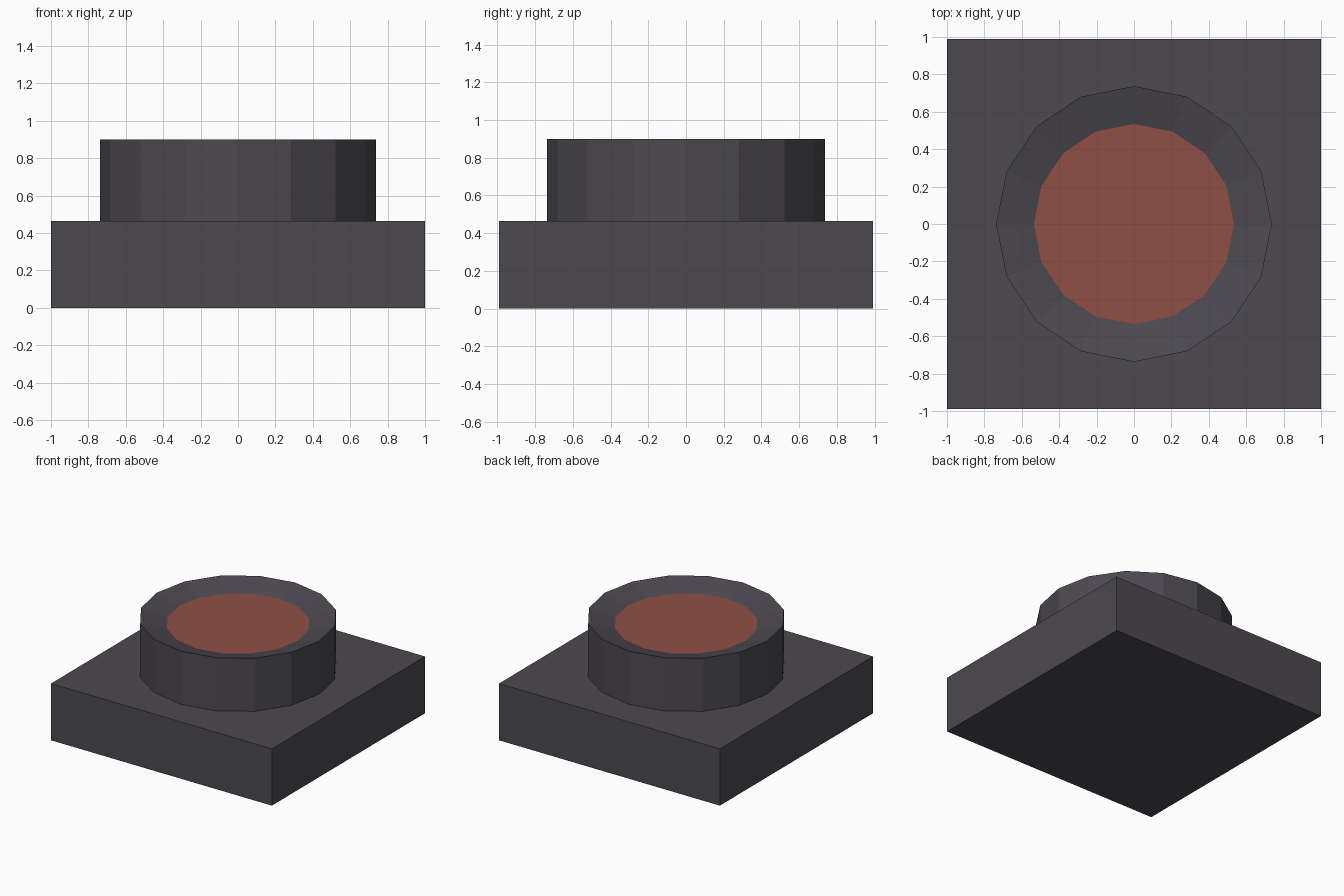
import bpy, bmesh, math

if "Cube" in bpy.data.objects:
    bpy.data.objects.remove(bpy.data.objects["Cube"])

SIDES = 16


def material(name, rgb):
    m = bpy.data.materials.new(name)
    m.diffuse_color = (*rgb, 1.0)
    m.use_nodes = True
    m.node_tree.nodes["Principled BSDF"].inputs["Base Color"].default_value = m.diffuse_color
    return m


def finish(name, bm, mats):
    bmesh.ops.recalc_face_normals(bm, faces=bm.faces)
    mesh = bpy.data.meshes.new(name)
    bm.to_mesh(mesh)
    bm.free()
    for m in mats:
        mesh.materials.append(m)
    obj = bpy.data.objects.new(name, mesh)
    bpy.context.collection.objects.link(obj)
    return obj


dark = material("dark_grey", (0.072, 0.067, 0.080))
red = material("brick_red", (0.274, 0.078, 0.060))

# Square base block
bm = bmesh.new()
bmesh.ops.create_cube(bm, size=1)
for v in bm.verts:
    v.co.x *= 2.0
    v.co.y *= 1.98
    v.co.z = (v.co.z + 0.5) * 0.465
finish("base_block", bm, [dark])

# Round collar: straight wall, then a rim sloping in to a sunken red disc
bm = bmesh.new()
rings = []
for radius, z in [(0.737, 0.465), (0.737, 0.9), (0.535, 0.845)]:
    rings.append([bm.verts.new((radius * math.cos(math.tau * i / SIDES),
                                radius * math.sin(math.tau * i / SIDES), z))
                  for i in range(SIDES)])
for low, high in zip(rings, rings[1:]):
    for i in range(SIDES):
        j = (i + 1) % SIDES
        bm.faces.new((low[i], low[j], high[j], high[i]))
bm.faces.new(rings[0][::-1])
disc = bm.faces.new(rings[-1])
disc.material_index = 1
finish("round_collar", bm, [dark, red])
